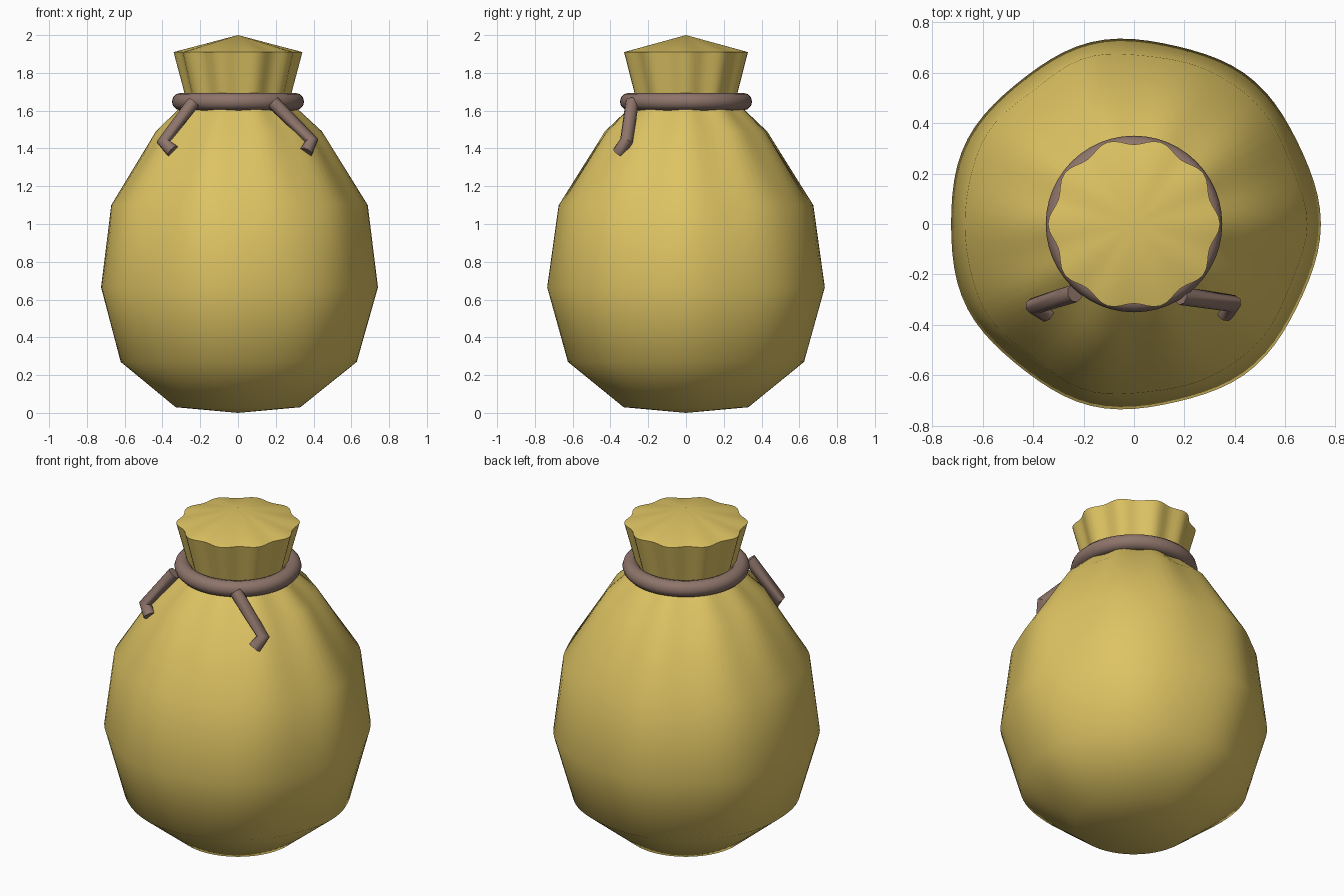
import bpy, bmesh, math
from math import cos, sin, pi

if "Cube" in bpy.data.objects:
    bpy.data.objects.remove(bpy.data.objects["Cube"])


def material(name, rgb):
    m = bpy.data.materials.new(name)
    m.diffuse_color = (*rgb, 1)
    m.use_nodes = True
    m.node_tree.nodes["Principled BSDF"].inputs["Base Color"].default_value = m.diffuse_color
    return m


CLOTH = material("yellow cloth", (0.73, 0.55, 0.125))
ROPE = material("brown rope", (0.27, 0.175, 0.145))


def smooth(obj, angle):
    bpy.ops.object.select_all(action='DESELECT')
    obj.select_set(True)
    bpy.context.view_layer.objects.active = obj
    bpy.ops.object.shade_smooth_by_angle(angle=math.radians(angle))


# Sack: revolved profile (radius, height, pleat depth, broad wave depth)
PROFILE = [(0.33, 0.03, 0, 0), (0.625, 0.27, 0, 0.004), (0.733, 0.665, 0, 0.008),
           (0.675, 1.10, 0.004, 0.008), (0.43, 1.49, 0.010, 0.005),
           (0.262, 1.65, 0.010, 0), (0.328, 1.91, 0.013, 0)]
SEG = 80
bm = bmesh.new()
rings = []
for r, z, pleat, wave in PROFILE:
    ring = []
    for i in range(SEG):
        a = 2 * pi * i / SEG
        rr = r + pleat * cos(10 * a) + wave * cos(7 * a)
        ring.append(bm.verts.new((rr * cos(a), rr * sin(a), z)))
    rings.append(ring)
bottom = bm.verts.new((0, 0, 0))
top = bm.verts.new((0, 0, 2))
for i in range(SEG):
    j = (i + 1) % SEG
    for lo, hi in zip(rings, rings[1:]):
        bm.faces.new((lo[i], lo[j], hi[j], hi[i]))
    bm.faces.new((bottom, rings[0][j], rings[0][i]))
    bm.faces.new((top, rings[-1][i], rings[-1][j]))
mesh = bpy.data.meshes.new("sack")
bm.to_mesh(mesh)
bm.free()
sack = bpy.data.objects.new("sack", mesh)
bpy.context.collection.objects.link(sack)
mesh.materials.append(CLOTH)
smooth(sack, 45)

# Rope ring around the neck
bpy.ops.mesh.primitive_torus_add(location=(0, 0, 1.648), major_radius=0.304,
                                 minor_radius=0.046, major_segments=48, minor_segments=12)
ring = bpy.context.object
ring.name = "neck_rope"
ring.data.materials.append(ROPE)
smooth(ring, 60)


# Loose rope ends hanging at the front
def rope_end(name, points):
    cu = bpy.data.curves.new(name, 'CURVE')
    cu.dimensions = '3D'
    cu.bevel_depth = 0.036
    cu.bevel_resolution = 2
    cu.use_fill_caps = True
    sp = cu.splines.new('POLY')
    sp.points.add(len(points) - 1)
    for p, co in zip(sp.points, points):
        p.co = (*co, 1)
    cu.materials.append(ROPE)
    obj = bpy.data.objects.new(name, cu)
    bpy.context.collection.objects.link(obj)
    bpy.ops.object.select_all(action='DESELECT')
    obj.select_set(True)
    bpy.context.view_layer.objects.active = obj
    bpy.ops.object.convert(target='MESH')
    smooth(bpy.context.object, 50)


rope_end("left_rope_end", [(-0.235, -0.275, 1.645), (-0.395, -0.325, 1.435), (-0.345, -0.355, 1.385)])
rope_end("right_rope_end", [(0.185, -0.285, 1.645), (0.39, -0.315, 1.44), (0.36, -0.355, 1.38)])
